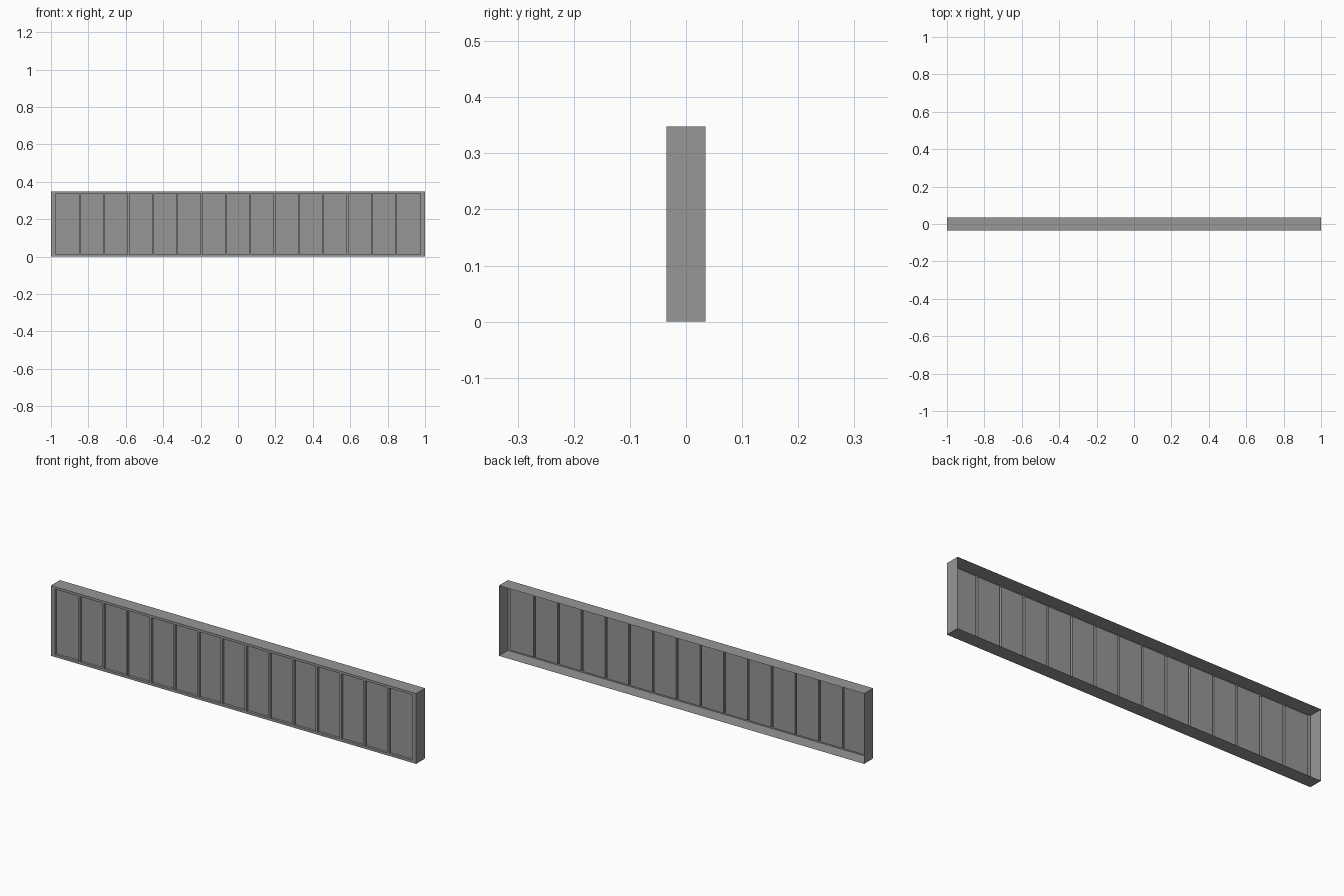
import bpy, bmesh

if "Cube" in bpy.data.objects:
    bpy.data.objects.remove(bpy.data.objects["Cube"])

W, D, H = 1.0, 0.035, 0.348     # half width, half depth, height
PITCH, GAP, RECESS = 0.13, 0.01, 0.012
EDGE, RIM = 0.977, 0.012        # outer panel limit, top/bottom border

bm = bmesh.new()

# Front sheet: grid of borders, dividers and panel cells
xs = [-W, -EDGE]
for i in range(14):
    c = (i - 6.5) * PITCH
    xs += [c - GAP / 2, c + GAP / 2]
xs += [EDGE, W]
zs = [0, RIM, H - RIM, H]
grid = [[bm.verts.new((x, -D, z)) for z in zs] for x in xs]
panels = []
for i in range(len(xs) - 1):
    for j in range(3):
        f = bm.faces.new((grid[i][j], grid[i + 1][j], grid[i + 1][j + 1], grid[i][j + 1]))
        if j == 1 and i % 2 == 1:
            panels.append(f)

# Side walls: pull the outer boundary straight back, leaving the rear open
rim = [e for e in bm.edges if e.is_boundary]
ext = bmesh.ops.extrude_edge_only(bm, edges=rim)
for v in ext["geom"]:
    if isinstance(v, bmesh.types.BMVert):
        v.co.y = D

# Recessed panels
for f in panels:
    r = bmesh.ops.extrude_discrete_faces(bm, faces=[f])
    for v in r["faces"][0].verts:
        v.co.y += RECESS

bmesh.ops.recalc_face_normals(bm, faces=bm.faces)
bm.faces.ensure_lookup_table()
if bm.faces[0].normal.y > 0:
    bmesh.ops.reverse_faces(bm, faces=bm.faces)

mesh = bpy.data.meshes.new("panelled_fascia")
bm.to_mesh(mesh)
bm.free()
obj = bpy.data.objects.new("panelled_fascia", mesh)
bpy.context.collection.objects.link(obj)

# Dark grey finish
mat = bpy.data.materials.new("dark_grey")
mat.diffuse_color = (0.31, 0.31, 0.31, 1)
mat.use_nodes = True
mat.node_tree.nodes["Principled BSDF"].inputs["Base Color"].default_value = mat.diffuse_color
mesh.materials.append(mat)
